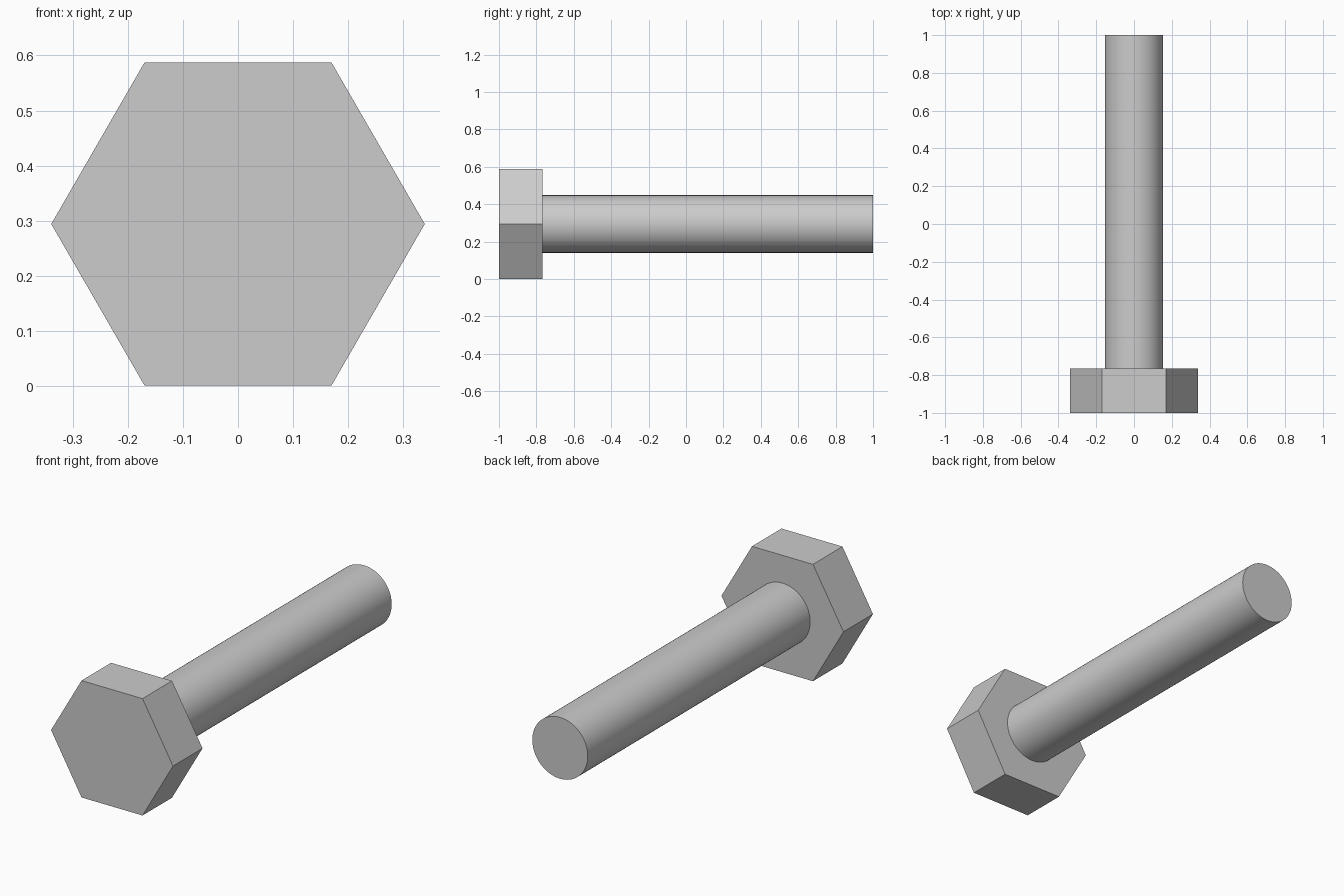
import bpy, bmesh, math

if "Cube" in bpy.data.objects:
    bpy.data.objects.remove(bpy.data.objects["Cube"])

CENTRE_Z = 0.294

steel = bpy.data.materials.new("plain grey")
steel.diffuse_color = (0.604, 0.604, 0.604, 1.0)
steel.use_nodes = True
steel.node_tree.nodes["Principled BSDF"].inputs["Base Color"].default_value = steel.diffuse_color


def prism(name, sides, radius, y0, y1):
    """Regular prism along y, with a corner pointing to +x."""
    bm = bmesh.new()
    ring = []
    for i in range(sides):
        a = 2 * math.pi * i / sides
        ring.append(bm.verts.new((radius * math.cos(a), y0, CENTRE_Z + radius * math.sin(a))))
    face = bm.faces.new(ring)
    ext = bmesh.ops.extrude_face_region(bm, geom=[face], use_keep_orig=True)
    moved = [v for v in ext["geom"] if isinstance(v, bmesh.types.BMVert)]
    bmesh.ops.translate(bm, verts=moved, vec=(0, y1 - y0, 0))
    bmesh.ops.recalc_face_normals(bm, faces=bm.faces)
    mesh = bpy.data.meshes.new(name)
    bm.to_mesh(mesh)
    bm.free()
    mesh.materials.append(steel)
    obj = bpy.data.objects.new(name, mesh)
    bpy.context.collection.objects.link(obj)
    return obj


# Hexagonal head
prism("bolt_head", 6, 0.339, -1.0, -0.766)

# Round shank, seated against the head
shank = prism("bolt_shank", 96, 0.154, -0.766, 1.0)
bpy.context.view_layer.objects.active = shank
shank.select_set(True)
bpy.ops.object.shade_smooth_by_angle(angle=math.radians(30))
